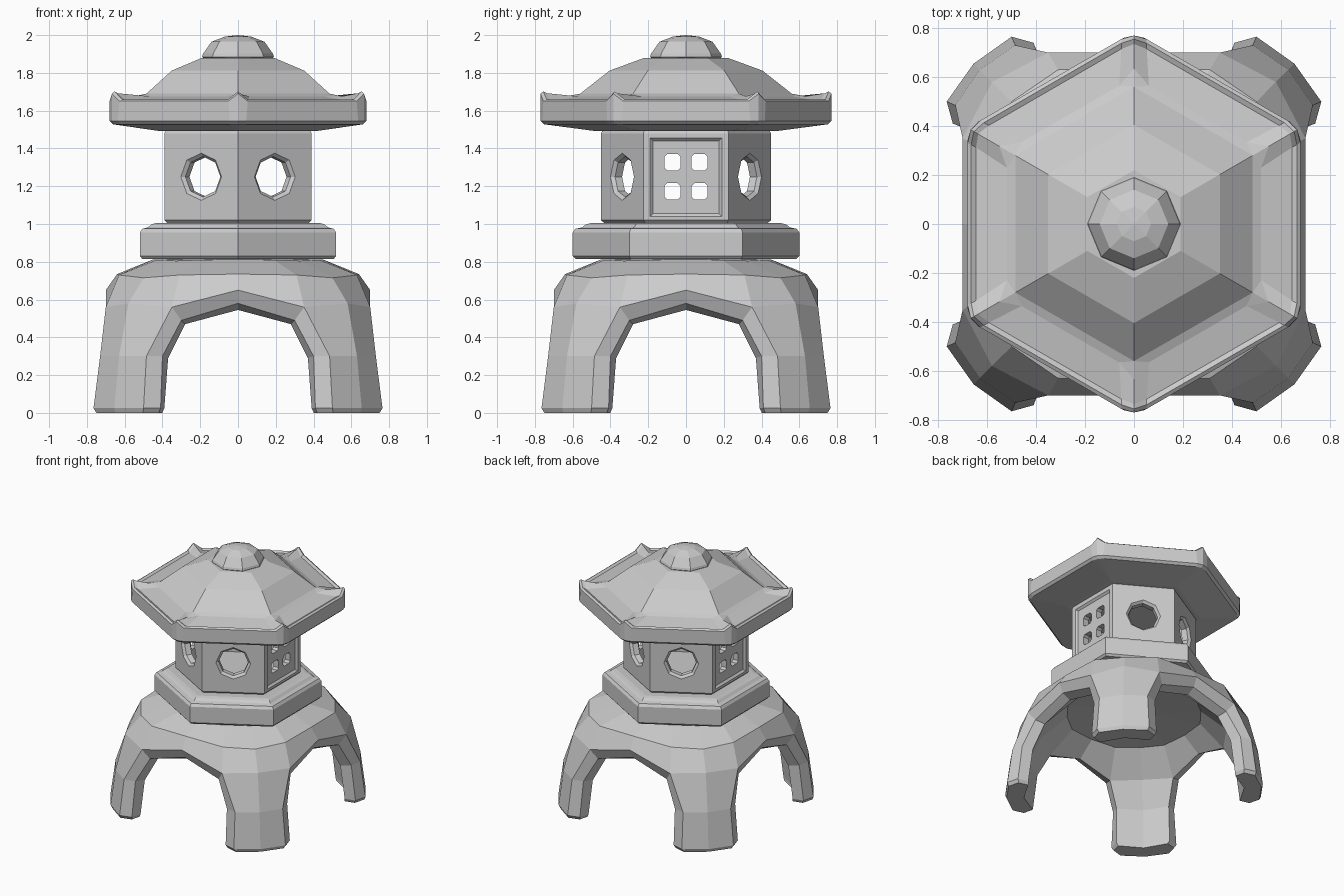
import bpy, bmesh
from math import sin, cos, pi, radians
from mathutils import Vector, Matrix

if "Cube" in bpy.data.objects:
    bpy.data.objects.remove(bpy.data.objects["Cube"])


def finish(name, bm):
    bmesh.ops.remove_doubles(bm, verts=bm.verts, dist=0.0005)
    bmesh.ops.recalc_face_normals(bm, faces=bm.faces)
    me = bpy.data.meshes.new(name)
    bm.to_mesh(me)
    bm.free()
    ob = bpy.data.objects.new(name, me)
    bpy.context.collection.objects.link(ob)
    return ob


def loft(name, rings):
    """Skin a stack of closed rings and cap both ends."""
    bm = bmesh.new()
    vs = [[bm.verts.new(p) for p in r] for r in rings]
    n = len(rings[0])
    for a, b in zip(vs, vs[1:]):
        for i in range(n):
            j = (i + 1) % n
            bm.faces.new((a[i], a[j], b[j], b[i]))
    bm.faces.new(vs[0])
    bm.faces.new(vs[-1])
    return finish(name, bm)


def ngon(n, r, z):
    return [Vector((r * cos(pi / 2 + 2 * pi * i / n), r * sin(pi / 2 + 2 * pi * i / n), z))
            for i in range(n)]


def turned(name, n, profile):
    return loft(name, [ngon(n, r, z) for r, z in profile])


# Four-legged base: one eighth is described, then reflected around
def grid(bm, rows, flip):
    for a, b in zip(rows, rows[1:]):
        for i in range(len(a) - 1):
            pts = [flip(p) for p in (a[i], a[i + 1], b[i + 1], b[i])]
            bm.faces.new([bm.verts.new(p) for p in pts])


# leg sections: outer diagonal, outer edge, arch corner, inner corner, inner diagonal
leg = [
    [(.655, .655, .025), (.50, .765, .025), (.41, .74, .025), (.39, .66, .025), (.56, .56, .025)],
    [(.63, .63, .30), (.485, .73, .30), (.40, .71, .30), (.37, .635, .29), (.535, .535, .29)],
    [(.58, .58, .58), (.35, .70, .56), (.30, .67, .49), (.28, .60, .47), (.47, .47, .49)],
]
crown = [(0, .70, .65), (0, .665, .58), (0, .60, .545)]
foot_mid = Vector((.55, .55, 0))
sole = [foot_mid + (Vector((x, y, 0)) - foot_mid) * .93 for x, y, z in leg[0]]
outer = [[leg[2][0], leg[2][1], crown[0]],
         [(.50, .50, .715), (.31, .63, .73), (0, .64, .735)],
         [(.33, .33, .805), (.19, .43, .81), (0, .45, .812)],
         [(0, 0, .82)] * 3]
inner = [[leg[2][4], leg[2][3], crown[2]],
         [(.34, .34, .65), (.20, .45, .65), (0, .47, .65)],
         [(0, 0, .69)] * 3]

bm = bmesh.new()
for sx in (1, -1):
    for sy in (1, -1):
        for swap in (False, True):
            def flip(p):
                x, y = (p[1], p[0]) if swap else (p[0], p[1])
                return (x * sx, y * sy, p[2])
            grid(bm, [sole] + leg, flip)
            grid(bm, outer, flip)
            grid(bm, inner, flip)
            grid(bm, [leg[2][1:4], crown], flip)
            for tri in ((0, 1, 4), (1, 2, 3), (1, 3, 4)):
                bm.faces.new([bm.verts.new(flip(sole[i])) for i in tri])
finish("legged_base", bm)

# Hexagonal platform
turned("platform", 6, [(.585, .815), (.60, .83), (.60, .955), (.585, .975),
                       (.55, .982), (.53, .998), (.50, 1.005)])

# Lantern chamber, hollowed and pierced
chamber = turned("lantern_chamber", 6, [(.43, 1.003), (.45, 1.02), (.45, 1.48), (.44, 1.497)])
cutters = [turned("cut_hollow", 6, [(.38, .9), (.38, 1.6)])]


def aim(ob, angle, y=0, z=1.25):
    """Turn a cutter from the z axis to a horizontal direction."""
    ob.data.transform(Matrix.Rotation(angle, 4, 'Z') @ Matrix.Translation((0, y, z))
                      @ Matrix.Rotation(pi / 2, 4, 'Y'))
    cutters.append(ob)


for a in (60, 120):
    aim(turned("cut_octagon", 8, [(.14, -.405), (.107, -.372), (.107, .372), (.14, .405)]),
        radians(a))


def rect(hx, hy, z):
    return [(hx, hy, z), (-hx, hy, z), (-hx, -hy, z), (hx, -hy, z)]


for a in (0, pi):
    aim(loft("cut_panel", [rect(.193, .175, .375), rect(.223, .205, .405)]), a, z=1.2475)
for y in (-.072, .072):
    for z in (1.173, 1.327):
        s, t = .043, .028
        shape = [(s, t), (t, s), (-t, s), (-s, t), (-s, -t), (-t, -s), (t, -s), (s, -t)]
        aim(loft("cut_pane", [[(px, py, d) for px, py in shape] for d in (-.6, .6)]), 0, y, z)

bpy.context.view_layer.objects.active = chamber
for c in cutters:
    c.hide_render = True
    m = chamber.modifiers.new("cut", 'BOOLEAN')
    m.operation, m.solver, m.object = 'DIFFERENCE', 'EXACT', c
    bpy.ops.object.modifier_apply(modifier=m.name)
    bpy.data.objects.remove(c)


# Hexagonal roof with upturned corners
def roof_ring(r, z, rc, zc, d):
    """Three points per corner: the tip (rc, zc) and a point d along each edge."""
    hexa, tips = ngon(6, r, z), ngon(6, rc, zc)
    pts = []
    for i in range(6):
        c = hexa[i]
        pts += [c + (hexa[i - 1] - c).normalized() * d, tips[i],
                c + (hexa[(i + 1) % 6] - c).normalized() * d]
    return pts


loft("roof", [roof_ring(*p) for p in [
    (.48, 1.492, .48, 1.492, 0),
    (.765, 1.528, .752, 1.528, .05),
    (.785, 1.545, .77, 1.545, .05),
    (.785, 1.650, .77, 1.690, .06),
    (.768, 1.660, .755, 1.702, .06),
    (.745, 1.650, .735, 1.692, .06),
    (.60, 1.675, .635, 1.676, .07),
    (.56, 1.690, .56, 1.690, 0),
    (.405, 1.812, .405, 1.812, 0),
    (.22, 1.880, .22, 1.880, 0),
]])

# Octagonal finial
turned("finial", 8, [(.175, 1.872), (.19, 1.885), (.185, 1.902), (.14, 1.965),
                     (.07, 1.992), (.002, 2.0)])
